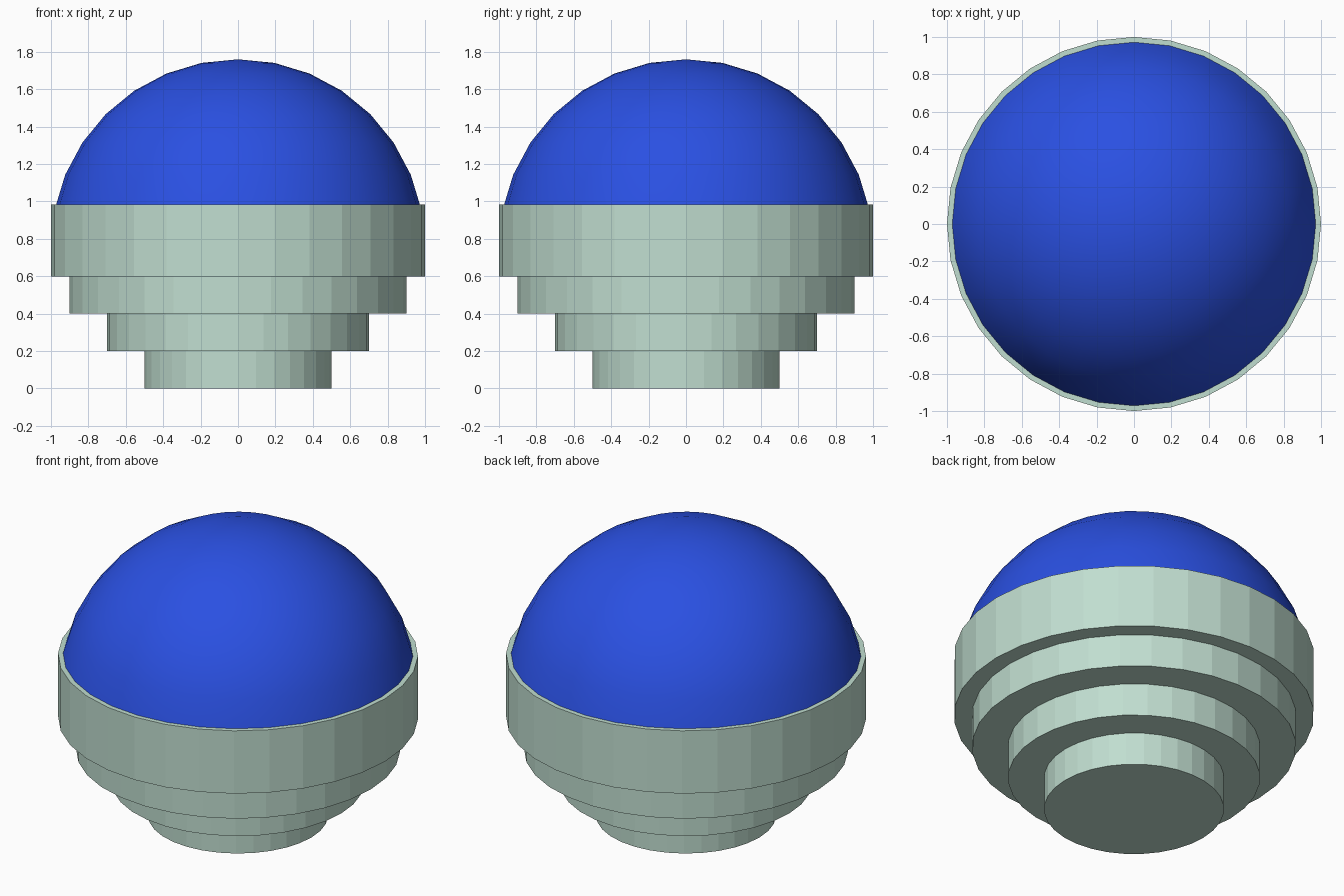
import bpy, bmesh
from mathutils import Matrix

if "Cube" in bpy.data.objects:
    bpy.data.objects.remove(bpy.data.objects["Cube"])

SIDES = 32


def material(name, rgb):
    m = bpy.data.materials.new(name)
    m.diffuse_color = (*rgb, 1)
    m.use_nodes = True
    m.node_tree.nodes["Principled BSDF"].inputs["Base Color"].default_value = m.diffuse_color
    return m


def add_object(name, bm, mat):
    me = bpy.data.meshes.new(name)
    bm.to_mesh(me)
    bm.free()
    me.materials.append(mat)
    ob = bpy.data.objects.new(name, me)
    bpy.context.collection.objects.link(ob)
    return ob


pale_green = material("pale_green", (0.53, 0.73, 0.63))
blue = material("blue", (0.023, 0.08, 0.76))

# Stepped base: flat-sided discs, widening upwards
for name, radius, z0, z1 in [
    ("base_foot", 0.5, 0.0, 0.2),
    ("base_lower_step", 0.7, 0.2, 0.4),
    ("base_upper_step", 0.9, 0.4, 0.6),
    ("base_rim", 1.0, 0.6, 0.985),
]:
    bm = bmesh.new()
    bmesh.ops.create_cone(bm, cap_ends=True, segments=SIDES, radius1=radius, radius2=radius,
                          depth=z1 - z0, matrix=Matrix.Translation((0, 0, (z0 + z1) / 2)))
    add_object(name, bm, pale_green)

# Dome: smooth sphere seated in the rim, hidden lower part removed
bm = bmesh.new()
bmesh.ops.create_uvsphere(bm, u_segments=SIDES, v_segments=16, radius=1.0,
                          matrix=Matrix.Translation((0, 0, 0.76)))
bmesh.ops.delete(bm, geom=[v for v in bm.verts if v.co.z < 0.9], context='VERTS')
for f in bm.faces:
    f.smooth = True
add_object("dome", bm, blue)
